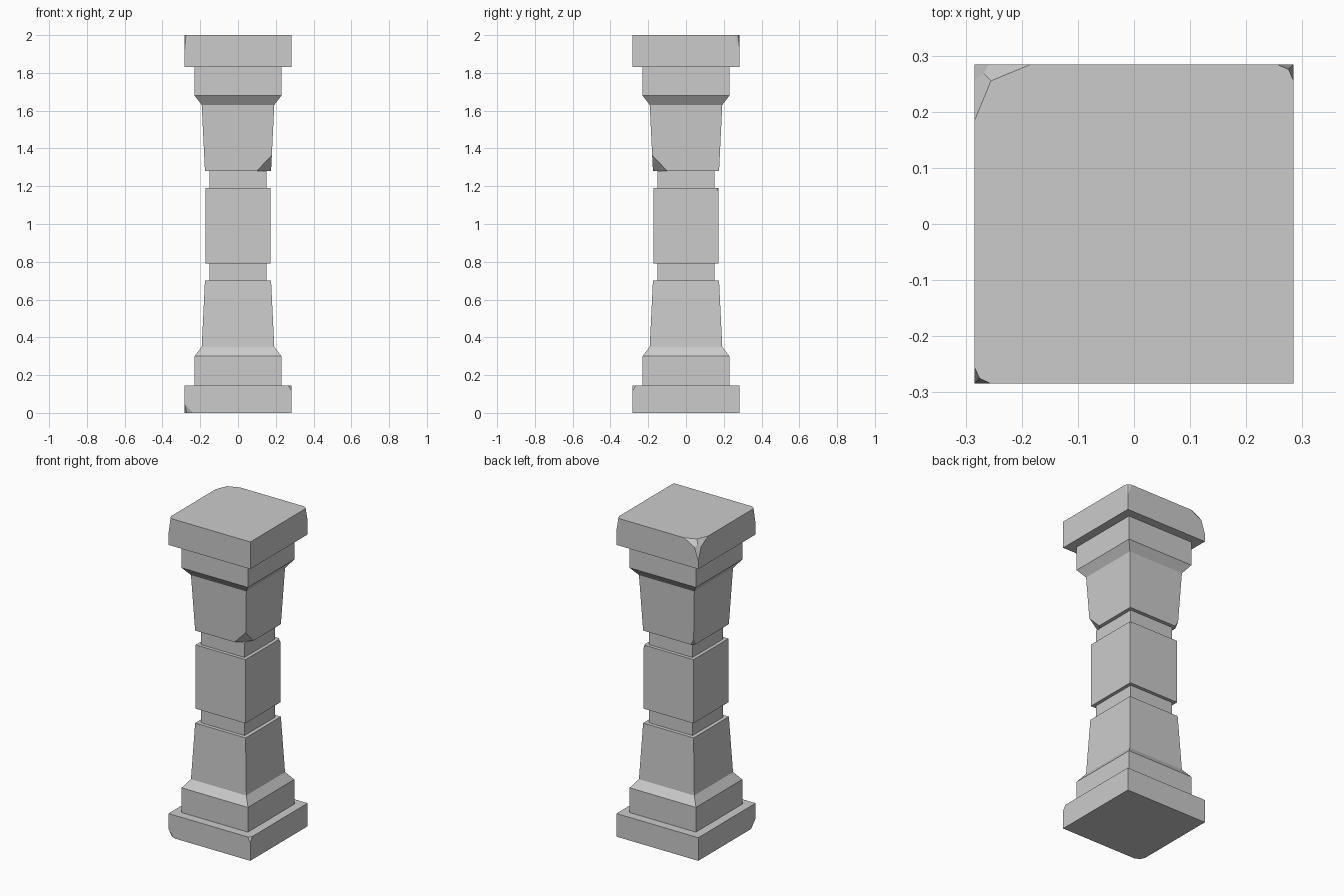
import bpy, bmesh
from mathutils import Vector

cube = bpy.data.objects.get("Cube")
if cube:
    bpy.data.objects.remove(cube, do_unlink=True)

stone = bpy.data.materials.new("grey_stone")
stone.use_nodes = True
stone.diffuse_color = (0.6, 0.6, 0.6, 1)
stone.node_tree.nodes["Principled BSDF"].inputs["Base Color"].default_value = (0.6, 0.6, 0.6, 1)


def cut(bm, points):
    """Slice a corner off along the plane through three points and cap it."""
    a, b, c = (Vector(p) for p in points)
    normal = (b - a).cross(c - a).normalized()
    middle = Vector((0, 0, sum(v.co.z for v in bm.verts) / len(bm.verts)))
    if normal.dot(middle - a) > 0:
        normal = -normal
    geom = bm.verts[:] + bm.edges[:] + bm.faces[:]
    result = bmesh.ops.bisect_plane(bm, geom=geom, plane_co=a, plane_no=normal, clear_outer=True)
    edges = [e for e in result["geom_cut"] if isinstance(e, bmesh.types.BMEdge)]
    bmesh.ops.contextual_create(bm, geom=edges)


def corner(sx, sy, r, z, lx, ly, lz):
    """Plane points for a chip at a square corner, with its three leg lengths."""
    x, y = sx * r, sy * r
    return [(x - sx * lx, y, z), (x, y - sy * ly, z), (x, y, z + lz)]


def block(name, profile, chips=()):
    """Square stone lofted through (half width, height) rings, then chipped."""
    bm = bmesh.new()
    rings = [[bm.verts.new((sx * r, sy * r, z)) for sx, sy in ((-1, -1), (1, -1), (1, 1), (-1, 1))]
             for r, z in profile]
    bm.faces.new(rings[0][::-1])
    bm.faces.new(rings[-1])
    for low, high in zip(rings, rings[1:]):
        for i in range(4):
            j = (i + 1) % 4
            bm.faces.new((low[i], low[j], high[j], high[i]))
    for points in chips:
        cut(bm, points)
    bmesh.ops.recalc_face_normals(bm, faces=bm.faces[:])
    mesh = bpy.data.meshes.new(name)
    bm.to_mesh(mesh)
    bm.free()
    mesh.materials.append(stone)
    bpy.context.collection.objects.link(bpy.data.objects.new(name, mesh))


W = 0.284  # half width of plinth and cap

# Plinth with one chipped bottom corner and one chipped top corner
block("plinth", [(W, 0), (W, 0.145)], [
    corner(-1, -1, W, 0, 0.045, 0.02, 0.05),
    corner(-1, -1, W, 0, 0.02, 0.045, 0.05),
    corner(1, -1, W, 0.145, 0.018, 0.018, -0.03),
])

# Lower pedestal: step, slope and tapering shaft
block("lower_step", [(0.23, 0.145), (0.23, 0.30)])
block("lower_slope", [(0.23, 0.30), (0.192, 0.35)])
block("lower_shaft", [(0.192, 0.35), (0.175, 0.70)])

# Middle block between two recessed necks
block("lower_neck", [(0.152, 0.70), (0.152, 0.79)])
block("middle_block", [(0.173, 0.79), (0.173, 1.19)], [corner(1, 1, 0.173, 1.19, 0.012, 0.012, -0.02)])
block("upper_neck", [(0.152, 1.19), (0.152, 1.28)])

# Upper shaft with a large front chip and a small back one
block("upper_shaft", [(0.175, 1.28), (0.192, 1.63)], [
    corner(1, -1, 0.175, 1.28, 0.077, 0.077, 0.075),
    corner(-1, 1, 0.175, 1.28, 0.02, 0.02, 0.03),
])
block("upper_slope", [(0.192, 1.63), (0.23, 1.68)])
block("upper_step", [(0.23, 1.68), (0.23, 1.83)])

# Cap with a large broken back corner and two lightly worn corners
ridge, low = (-0.255, 0.255, 2), (-0.268, 0.268, 1.975)
block("cap", [(W, 1.83), (W, 2)], [
    [(-W, 0.185, 2), ridge, low],
    [(-0.185, W, 2), ridge, low],
    [low, (-W, W, 1.88), (-W, 0.256, 1.96)],
    corner(-1, -1, W, 2, 0.028, 0.013, -0.10),
    corner(-1, -1, W, 2, 0.013, 0.028, -0.10),
    corner(1, 1, W, 2, 0.028, 0.012, -0.08),
    corner(1, 1, W, 2, 0.012, 0.028, -0.08),
])
